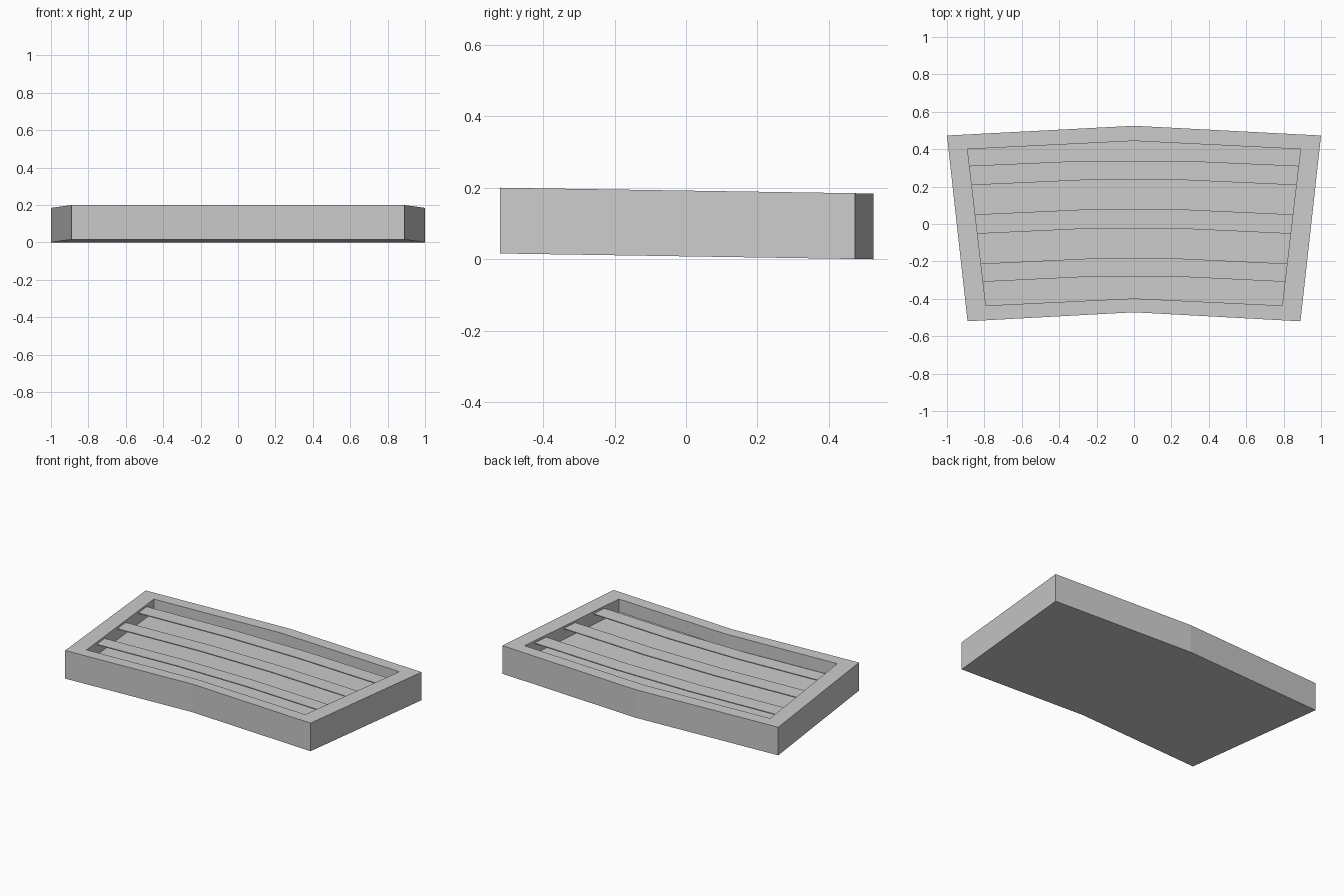
import bpy, bmesh

if "Cube" in bpy.data.objects:
    bpy.data.objects.remove(bpy.data.objects["Cube"])

SLOPE = 0.0155  # the whole tray leans slightly down towards the back


def lean(y):
    return -SLOPE * (y + 0.52)


def make_object(name, bm):
    bmesh.ops.recalc_face_normals(bm, faces=bm.faces)
    mesh = bpy.data.meshes.new(name)
    bm.to_mesh(mesh)
    bm.free()
    obj = bpy.data.objects.new(name, mesh)
    bpy.context.collection.objects.link(obj)
    return obj


def ring(bm, outline, z):
    return [bm.verts.new((x, y, z + lean(y))) for x, y in outline]


def bridge(bm, a, b):
    for i in range(len(a)):
        j = (i + 1) % len(a)
        bm.faces.new((a[i], a[j], b[j], b[i]))


# Tray: bent outline with a rim, inner walls and a recessed floor
outer = [(-0.89, -0.52), (0, -0.472), (0.89, -0.52), (1, 0.473), (0, 0.525), (-1, 0.473)]
inner = [(-0.792, -0.436), (0, -0.398), (0.792, -0.436), (0.89, 0.4), (0, 0.444), (-0.89, 0.4)]
bm = bmesh.new()
rings = [ring(bm, outer, 0.016), ring(bm, outer, 0.2), ring(bm, inner, 0.2), ring(bm, inner, 0.115)]
for a, b in zip(rings, rings[1:]):
    bridge(bm, a, b)
for r in (rings[0], rings[-1]):  # split at the bend so the halves stay flat
    bm.faces.new((r[0], r[1], r[4], r[5]))
    bm.faces.new((r[1], r[2], r[3], r[4]))
make_object("tray", bm)


# Slats: thin bent strips running from wall to wall
def wall_x(y):
    return 0.792 + (y + 0.436) * 0.098 / 0.836


def slat(name, y_front, y_back, drop):
    front, back = [], []
    for t in (-1, -0.3, 0.3, 1):
        sag = drop if abs(t) == 1 else 0
        for row, y in ((front, y_front - sag), (back, y_back - sag)):
            row.append((t * wall_x(y), y))
    outline = front + back[::-1]
    bm = bmesh.new()
    low, high = ring(bm, outline, 0.18), ring(bm, outline, 0.186)
    bridge(bm, low, high)
    for r in (low, high):
        for i in range(3):
            bm.faces.new((r[i], r[i + 1], r[6 - i], r[7 - i]))
    make_object(name, bm)


slat("back_slat", 0.235, 0.338, 0.027)
slat("middle_slat", -0.025, 0.078, 0.027)
slat("front_slat", -0.282, -0.185, 0.027)
